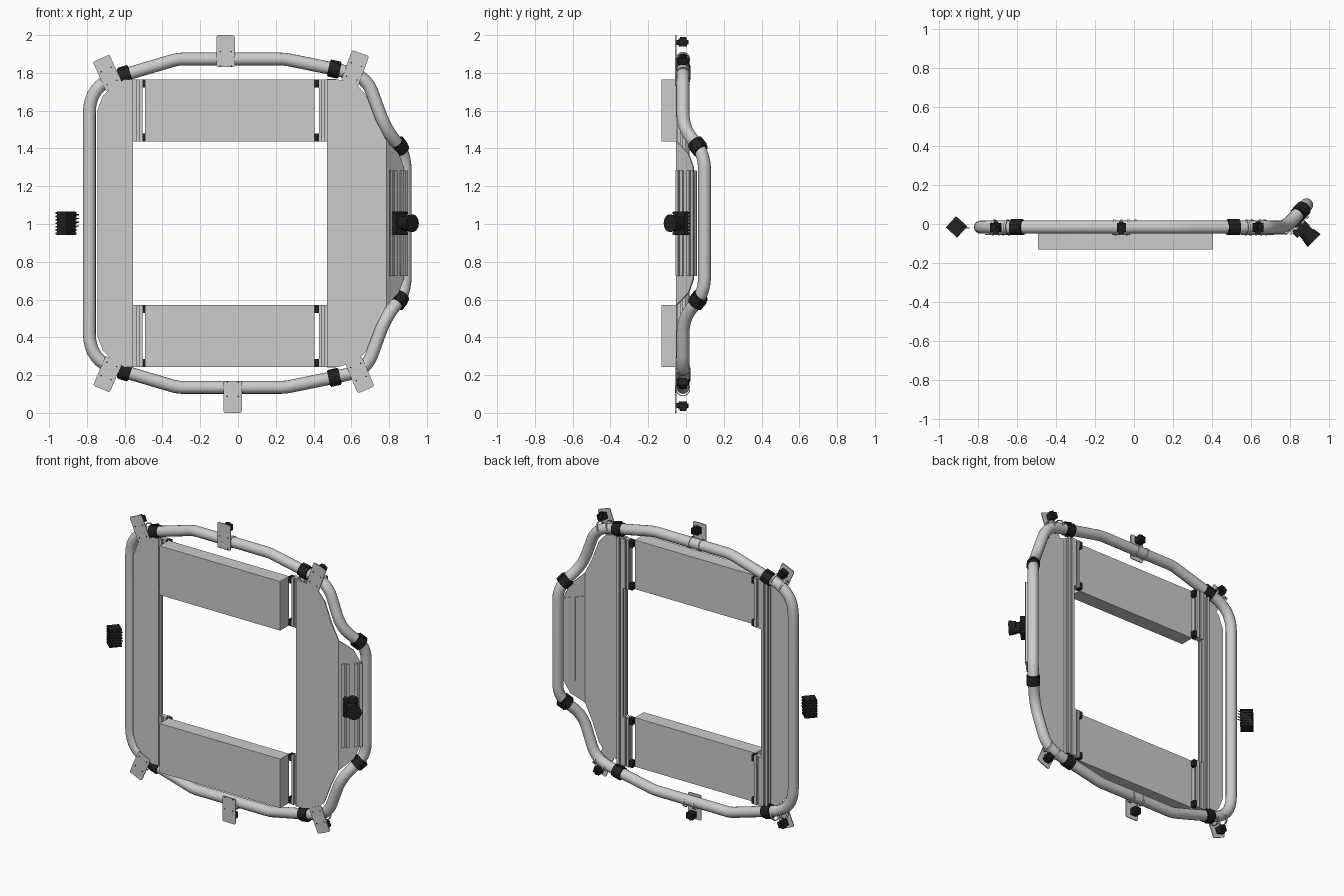
import bpy, bmesh, math
from mathutils import Vector, Matrix

if "Cube" in bpy.data.objects:
    bpy.data.objects.remove(bpy.data.objects["Cube"])

BLACK = bpy.data.materials.new("black")
BLACK.diffuse_color = (0.015, 0.015, 0.015, 1)
BLACK.use_nodes = True
BLACK.node_tree.nodes["Principled BSDF"].inputs["Base Color"].default_value = BLACK.diffuse_color
MID = 1.004          # the frame is mirrored about this height
Y = -0.016           # depth of the tube axis
FRONT = -0.05        # depth of the panels


def flip(p):
    return Vector((p[0], p[1], 2 * MID - p[2]))


def finish(name, bm, mat=None, smooth=False, matrix=None):
    if matrix:
        bm.transform(matrix)
    bmesh.ops.recalc_face_normals(bm, faces=bm.faces)
    me = bpy.data.meshes.new(name)
    bm.to_mesh(me)
    bm.free()
    ob = bpy.data.objects.new(name, me)
    bpy.context.collection.objects.link(ob)
    if mat:
        me.materials.append(mat)
    if smooth:
        bpy.ops.object.select_all(action='DESELECT')
        ob.select_set(True)
        bpy.context.view_layer.objects.active = ob
        bpy.ops.object.shade_smooth_by_angle(angle=math.radians(35))
    return ob


def place(loc, rot=None):
    m = Matrix.Translation(Vector(loc))
    return m @ rot if rot else m


def box(name, loc, size, mat=None, rot=None):
    bm = bmesh.new()
    bmesh.ops.create_cube(bm, size=1, matrix=Matrix.Diagonal((*size, 1)))
    return finish(name, bm, mat, matrix=place(loc, rot))


def cyl(name, loc, axis, r, length, mat=None, r2=None, seg=28):
    bm = bmesh.new()
    bmesh.ops.create_cone(bm, cap_ends=True, segments=seg, radius1=r,
                          radius2=r2 or r, depth=length)
    rot = Vector(axis).to_track_quat('Z', 'Y').to_matrix().to_4x4()
    return finish(name, bm, mat, True, place(loc, rot))


def prism(name, pts, depth, matrix, mat=None):
    # outline in local x/y, extruded along local z, centred
    bm = bmesh.new()
    f = bm.faces.new([bm.verts.new((p[0], p[1], -depth / 2)) for p in pts])
    r = bmesh.ops.extrude_face_region(bm, geom=[f])
    bmesh.ops.translate(bm, vec=(0, 0, depth),
                        verts=[v for v in r['geom'] if isinstance(v, bmesh.types.BMVert)])
    return finish(name, bm, mat, matrix=matrix)


def rail(name, loc, w, d, length, rot=None):
    # slotted extrusion: a notch in the middle of each side
    a, b, s, n = w / 2, d / 2, 0.006, 0.009
    pts = [(a, b), (s, b), (s, b - n), (-s, b - n), (-s, b), (-a, b),
           (-a, s), (-a + n, s), (-a + n, -s), (-a, -s), (-a, -b),
           (-s, -b), (-s, -b + n), (s, -b + n), (s, -b), (a, -b),
           (a, -s), (a - n, -s), (a - n, s), (a, s)]
    return prism(name, pts, length, place(loc, rot))


# bent tube frame: corner points with fillet lengths, lower half mirrored
half = [((-0.787, Y, 1.735), 0.15), ((-0.32, Y, 1.873), 0.03), ((0.25, Y, 1.873), 0.03),
        ((0.52, Y, 1.818), 0.03), ((0.68, Y, 1.78), 0.09), ((0.778, Y, 1.51), 0.085),
        ((0.885, 0.098, 1.37), 0.085)]
corners = [(Vector(p), f) for p, f in half]
corners += [(flip(p), f) for p, f in reversed(half)]
path = []
for i, (p, f) in enumerate(corners):
    a = p + (corners[i - 1][0] - p).normalized() * f
    b = p + (corners[(i + 1) % len(corners)][0] - p).normalized() * f
    for k in range(9):
        t = k / 8
        path.append(a * (1 - t) ** 2 + p * 2 * t * (1 - t) + b * t * t)
cu = bpy.data.curves.new("tube_frame", 'CURVE')
cu.dimensions = '3D'
cu.bevel_depth = 0.034
cu.bevel_resolution = 6
sp = cu.splines.new('POLY')
sp.points.add(len(path) - 1)
for pt, co in zip(sp.points, path):
    pt.co = (*co, 1)
sp.use_cyclic_u = True
sp.use_smooth = True
tube = bpy.data.objects.new("tube_frame", cu)
bpy.context.collection.objects.link(tube)
tube.select_set(True)
bpy.context.view_layer.objects.active = tube
bpy.ops.object.convert(target='MESH')

# black tube couplings
for p, ax in [((-0.60, Y, 1.79), (1, 0, 0.3)), ((0.51, Y, 1.82), (1, 0, -0.21)),
              ((0.855, 0.064, 1.41), (0.107, 0.114, -0.14))]:
    for q, d in ((Vector(p), Vector(ax)), (flip(p), Vector((ax[0], ax[1], -ax[2])))):
        cyl("tube_coupling", q, d, 0.041, 0.062, BLACK)
        rot = d.to_track_quat('Z', 'Y').to_matrix().to_4x4()
        box("coupling_lug", q, (0.025, 0.092, 0.055), BLACK, rot)

# side panels: left one flat, right one with a folded-back wing
def panel(name, faces):
    bm = bmesh.new()
    for outline in faces:
        up = [Vector((x, FRONT if x <= 0.785 else x - 0.835, z)) for x, z in outline]
        bm.faces.new([bm.verts.new(v) for v in up + [flip(v) for v in reversed(up)]])
    bmesh.ops.remove_doubles(bm, verts=bm.verts, dist=1e-5)
    ob = finish(name, bm)
    m = ob.modifiers.new("thickness", 'SOLIDIFY')
    m.thickness = 0.008
    m.offset = 0


panel("left_panel", [[(-0.555, 1.765), (-0.60, 1.765), (-0.66, 1.735), (-0.715, 1.68), (-0.745, 1.60)]])
panel("right_panel", [[(0.47, 1.765), (0.53, 1.765), (0.63, 1.735), (0.68, 1.68), (0.73, 1.55), (0.785, 1.44)],
                      [(0.785, 1.44), (0.85, 1.37), (0.875, 1.30)]])

# long rails behind the panel inner edges
for x in (-0.58, 0.495):
    rail("upright_rail", (x, -0.024, MID), 0.045, 0.042, 1.525)

# upper and lower boxes with short rails and corner brackets
for zc in (1.601, 2 * MID - 1.601):
    box("cross_box", (-0.0435, -0.0825, zc), (0.897, 0.095, 0.33))
    rail("box_rail_left", (-0.53, -0.024, zc), 0.05, 0.042, 0.33)
    rail("box_rail_right", (0.45, -0.024, zc), 0.04, 0.042, 0.33)
    for x in (-0.498, 0.418):
        for dz in (-0.143, 0.143):
            box("corner_bracket", (x, -0.024, zc + dz), (0.028, 0.035, 0.042), BLACK)

# mounting plates with tube clamps, screws and small sensors; lean in degrees
c, s, n = 0.048, 0.085, 0.010
rounded = []
for sx, sz, a0 in ((1, 1, 0), (-1, 1, 90), (-1, -1, 180), (1, -1, 270)):
    for k in range(4):
        a = math.radians(a0 + 30 * k)
        rounded.append((sx * (c - n) + n * math.cos(a), sz * (s - n) + n * math.sin(a)))
for x, z, lean in ((-0.065, 1.915, 0), (-0.69, 1.80, 24), (0.62, 1.825, -20),
                   (-0.028, 0.085, 180), (-0.69, 0.205, 157), (0.645, 0.20, 203)):
    r = Matrix.Rotation(-math.radians(lean), 4, 'Y')       # local z points outwards
    m = place((x, -0.054, z), r)
    prism("mount_plate", rounded, 0.006, m @ Matrix.Rotation(math.pi / 2, 4, 'X'))
    out = r.to_3x3() @ Vector((0, 0, 1))
    side = r.to_3x3() @ Vector((1, 0, 0))
    tz = -0.042 if abs(x) < 0.1 else -0.02                   # tube crossing on the plate
    for dx in (-0.036, 0.036):
        bm = bmesh.new()
        ring = [(0.0385 * math.cos(i * math.tau / 24), 0.0385 * math.sin(i * math.tau / 24)) for i in range(24)]
        loops = []
        for w, rad in ((-0.006, 1), (0.006, 1), (0.006, 0.88), (-0.006, 0.88)):
            loops.append([bm.verts.new((w, p * rad, q * rad)) for p, q in ring])
        for i in range(4):
            A, B = loops[i], loops[(i + 1) % 4]
            for j in range(24):
                bm.faces.new((A[j - 1], A[j], B[j], B[j - 1]))
        finish("tube_clamp", bm, None, True, m @ Matrix.Translation((dx, 0.038, tz)))
        for dz in (tz - 0.036, tz + 0.04):
            cyl("plate_screw", m @ Vector((dx * 0.8, -0.003, dz)), (0, 1, 0), 0.004, 0.004, BLACK, seg=10)
    box("sensor_body", m @ Vector((0, 0.036, 0.046)), (0.046, 0.045, 0.04), BLACK, r)
    cyl("sensor_lens", m @ Vector((0, 0.038, 0.065)), out, 0.016, 0.02, BLACK, seg=20)
    cyl("sensor_stud", m @ Vector((0, 0.01, 0.046)), (0, 1, 0), 0.014, 0.02, BLACK, seg=16)
    cyl("sensor_plug", m @ Vector((0, 0.062, 0.046)), (0, 1, 0), 0.012, 0.012, BLACK, seg=16)

# rails on the folded wing
wing = Matrix.Rotation(math.radians(45), 4, 'Z')
for x, y in ((0.815, -0.028), (0.872, 0.029)):
    rail("wing_rail", (x, y, MID), 0.052, 0.028, 0.56, wing)


# large finned scanners
def scanner(name, loc, w, d, rot):
    box(name + "_body", loc, (w * 0.88, d * 0.88, 0.122), BLACK, rot)
    for k in range(7):
        box(name + "_fin", (loc[0], loc[1], loc[2] - 0.054 + k * 0.018), (w, d, 0.009), BLACK, rot)


scanner("right_scanner", (0.85, -0.02, MID), 0.09, 0.055, wing)
aim = Vector((1, -1, 0)).normalized()
cyl("right_scanner_neck", (0.885, -0.047, MID), aim, 0.036, 0.05, BLACK)
cyl("right_scanner_hood", (0.908, -0.069, MID), aim, 0.040, 0.045, BLACK, r2=0.047)
scanner("left_scanner", (-0.91, -0.015, MID), 0.078, 0.078, Matrix.Rotation(math.radians(-42), 4, 'Z'))
for k in range(4):
    cyl("left_scanner_pin", (-0.858, -0.02, MID - 0.015 + k * 0.02), (1, 0, 0), 0.003, 0.03, BLACK, seg=8)
